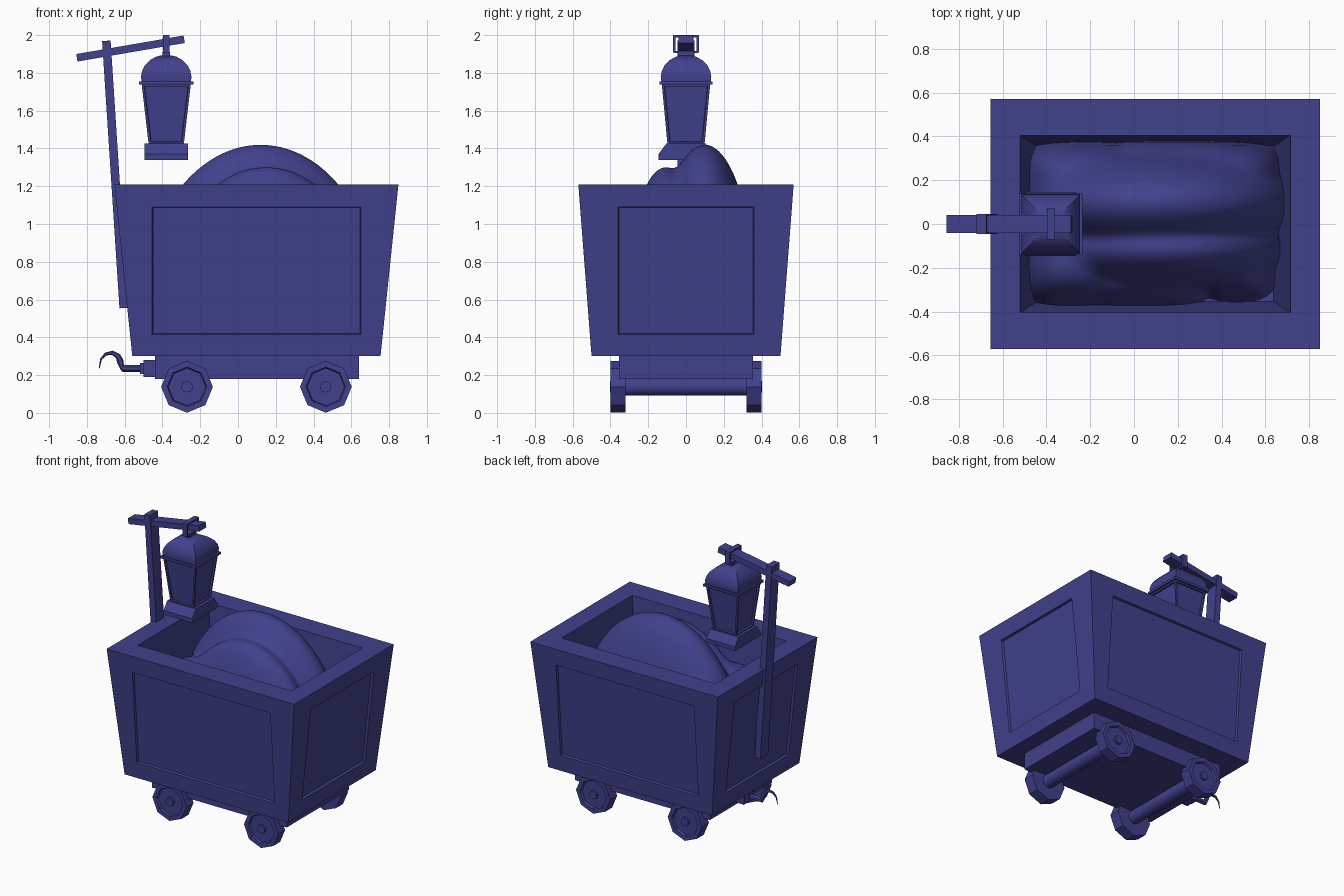
import bpy, bmesh, math
from mathutils import Vector, Matrix

if "Cube" in bpy.data.objects:
    bpy.data.objects.remove(bpy.data.objects["Cube"])

COLOR = (0.052, 0.052, 0.265, 1)
mat = bpy.data.materials.new("dark indigo")
mat.use_nodes = True
mat.diffuse_color = COLOR
bsdf = next(n for n in mat.node_tree.nodes if n.type == 'BSDF_PRINCIPLED')
bsdf.inputs["Base Color"].default_value = COLOR
bsdf.inputs["Roughness"].default_value = 0.8


def finish(name, bm, smooth=None):
    bmesh.ops.recalc_face_normals(bm, faces=bm.faces)
    me = bpy.data.meshes.new(name)
    bm.to_mesh(me)
    bm.free()
    ob = bpy.data.objects.new(name, me)
    bpy.context.collection.objects.link(ob)
    me.materials.append(mat)
    if smooth:
        bpy.ops.object.select_all(action='DESELECT')
        ob.select_set(True)
        bpy.context.view_layer.objects.active = ob
        bpy.ops.object.shade_smooth_by_angle(angle=math.radians(smooth))
    return ob


def loft(rows, cx=0, cy=0):
    """Stack of rectangles, each row is (z, half x, half y)."""
    bm = bmesh.new()
    rings = [[bm.verts.new((cx + sx * hx, cy + sy * hy, z))
              for sx, sy in ((-1, -1), (1, -1), (1, 1), (-1, 1))] for z, hx, hy in rows]
    sides = []
    for a, b in zip(rings, rings[1:]):
        for i in range(4):
            j = (i + 1) % 4
            sides.append(bm.faces.new((a[i], a[j], b[j], b[i])))
    bm.faces.new(rings[0][::-1])
    bm.faces.new(rings[-1])
    bmesh.ops.recalc_face_normals(bm, faces=bm.faces)
    return bm, sides


def box(name, x0, x1, y0, y1, z0, z1):
    bm, _ = loft([(z, (x1 - x0) / 2, (y1 - y0) / 2) for z in (z0, z1)],
                 (x0 + x1) / 2, (y0 + y1) / 2)
    return finish(name, bm)


def beam(name, a, b, width, thick):
    """Square timber between two points of the y = 0 plane."""
    a, b = Vector((a[0], 0, a[1])), Vector((b[0], 0, b[1]))
    d = b - a
    rot = Matrix.Rotation(math.atan2(d.x, d.z), 4, 'Y')
    bm = bmesh.new()
    bmesh.ops.create_cube(bm, size=1, matrix=Matrix.Translation((a + b) / 2) @ rot
                          @ Matrix.Diagonal((thick, width, d.length, 1)))
    return finish(name, bm)


# Tub: tapered outer shell, wide rim, hollow inside and sunken side panels
CX = 0.0975
Z0, Z1 = 0.30, 1.21
bm, sides = loft([(Z0, 0.657, 0.50), (Z1, 0.752, 0.57),
                  (Z1, 0.617, 0.405), (0.45, 0.54, 0.355)], CX)
for f in sides[:4]:
    n = f.normal.copy()
    across = abs(n.x) > abs(n.y)
    bmesh.ops.inset_individual(bm, faces=[f], thickness=0.1)
    mid = f.calc_center_median()
    for v in f.verts:
        z = 1.09 if v.co.z > mid.z else 0.415
        t = (z - Z0) / (Z1 - Z0)
        if across:
            v.co = (CX + math.copysign(0.657 + 0.095 * t, n.x),
                    math.copysign(0.36, v.co.y), z)
        else:
            v.co = (CX + math.copysign(0.553, v.co.x - CX),
                    math.copysign(0.50 + 0.07 * t, n.y), z)
    f.normal_update()
    bmesh.ops.inset_individual(bm, faces=[f], thickness=0.006, depth=-0.016)
finish("tub", bm)

# Undercarriage
box("chassis", -0.44, 0.64, -0.355, 0.355, 0.18, 0.30)
for end, x in (("left", 0.465), ("right", -0.27)):
    bm = bmesh.new()
    bmesh.ops.create_cone(bm, cap_ends=True, segments=16, radius1=0.047, radius2=0.047, depth=0.7,
                          matrix=Matrix.Translation((x, 0, 0.138)) @ Matrix.Rotation(math.pi / 2, 4, 'X'))
    finish(end + "_axle", bm, 40)
    for side, s in (("front", -1), ("back", 1)):
        place = Matrix.Translation((x, s * 0.36, 0.138)) @ Matrix.Rotation(-s * math.pi / 2, 4, 'X')
        bm = bmesh.new()
        bmesh.ops.create_cone(bm, cap_ends=True, segments=8, radius1=0.137, radius2=0.137, depth=0.08)
        bm.normal_update()
        cap = max(bm.faces, key=lambda f: f.calc_center_median().z)
        bmesh.ops.inset_individual(bm, faces=[cap], thickness=0.032)
        bmesh.ops.inset_individual(bm, faces=[cap], thickness=0.006, depth=-0.015)
        bmesh.ops.create_cone(bm, cap_ends=True, segments=10, radius1=0.03, radius2=0.03, depth=0.02,
                              matrix=Matrix.Translation((0, 0, 0.032)))
        bm.transform(place)
        finish(f"{side}_{end}_wheel", bm)

# Coupling: two stepped blocks, a rod and a hook
box("coupling_block", -0.50, -0.43, -0.05, 0.05, 0.19, 0.28)
box("coupling_collar", -0.52, -0.49, -0.035, 0.035, 0.205, 0.265)
path = [(-0.51, 0.235), (-0.61, 0.235), (-0.622, 0.27), (-0.635, 0.30), (-0.665, 0.318),
        (-0.70, 0.312), (-0.725, 0.285), (-0.735, 0.235)]
bm = bmesh.new()
prev = None
for i, (x, z) in enumerate(path):
    r = 0.018 if i < 3 else 0.018 - 0.0032 * (i - 2)
    a, b = path[max(i - 1, 0)], path[min(i + 1, len(path) - 1)]
    d = Vector((b[0] - a[0], 0, b[1] - a[1])).normalized()
    side = Vector((-d.z, 0, d.x))
    ring = [bm.verts.new(Vector((x, 0, z)) + r * (math.cos(k * math.pi / 3) * side
            + math.sin(k * math.pi / 3) * Vector((0, 1, 0)))) for k in range(6)]
    if prev:
        for k in range(6):
            bm.faces.new((prev[k], prev[k - 1], ring[k - 1], ring[k]))
    else:
        bm.faces.new(ring)
    prev = ring
bm.faces.new(prev)
finish("coupling_hook", bm, 50)

# Lantern post and arm
beam("lantern_post", (-0.605, 0.555), (-0.697, 1.97), 0.09, 0.045)
beam("lantern_arm", (-0.853, 1.88), (-0.285, 1.978), 0.08, 0.04)

# Lantern
LX = -0.38
for s, name in ((-1, "front"), (1, "back")):
    box(name + "_strap", LX - 0.018, LX + 0.018, *sorted((s * 0.055, s * 0.07)), 1.91, 2.0)
for name, z in (("upper", 1.988), ("lower", 1.905)):
    box(name + "_strap", LX - 0.018, LX + 0.018, -0.065, 0.065, z, z + 0.012)
box("lantern_neck", LX - 0.02, LX + 0.02, -0.04, 0.04, 1.88, 1.91)
bm, _ = loft([(1.75, .13, .13), (1.78, .134, .134), (1.81, .128, .128), (1.84, .113, .113),
              (1.868, .085, .085), (1.885, .055, .055), (1.892, .03, .03)], LX)
finish("lantern_dome", bm, 35)
box("lantern_rim", LX - 0.144, LX + 0.144, -0.14, 0.14, 1.738, 1.755)
bm, sides = loft([(1.42, 0.093, 0.098), (1.74, 0.13, 0.128)], LX)
bmesh.ops.inset_individual(bm, faces=sides, thickness=0.018)
bmesh.ops.inset_individual(bm, faces=sides, thickness=0.003, depth=-0.012)
finish("lantern_body", bm)
bm, _ = loft([(1.34, .115, .145), (1.37, .115, .145), (1.425, .115, .105)], LX)
finish("lantern_base", bm)

# Heap: height field blended from rounded lobes (x, y, radius x, radius y, top)
LOBES = [(0.12, 0.10, 0.64, 0.27, 1.42), (0.15, -0.11, 0.55, 0.21, 1.30),
         (0.36, 0.18, 0.33, 0.21, 1.10), (-0.22, 0.19, 0.29, 0.20, 1.08),
         (-0.28, -0.14, 0.23, 0.25, 1.06), (0.02, -0.21, 0.34, 0.18, 1.02),
         (0.47, -0.20, 0.17, 0.14, 0.98), (0.20, 0.29, 0.36, 0.11, 1.05)]
FLOOR = 0.43


def heap_height(x, y):
    total = 0
    for cx, cy, rx, ry, top in LOBES:
        p = 2 if top > 1.2 else 3
        d = abs((x - cx) / rx) ** p + abs((y - cy) / ry) ** p
        if d < 1:
            total += math.exp(22 * (top - FLOOR) * (1 - d) ** 0.45)
    return FLOOR + (math.log(total) / 22 if total > 1 else 0)


bm = bmesh.new()
bmesh.ops.create_grid(bm, x_segments=90, y_segments=60, size=1)
for v in bm.verts:
    x, y = 0.095 + 0.605 * v.co.x, 0.40 * v.co.y
    v.co = (x, y, heap_height(x, y))
for _ in range(3):
    bmesh.ops.smooth_vert(bm, verts=[v for v in bm.verts if not v.is_boundary], factor=0.5,
                          use_axis_z=True)
heap = finish("heap", bm)
heap.data.shade_smooth()
